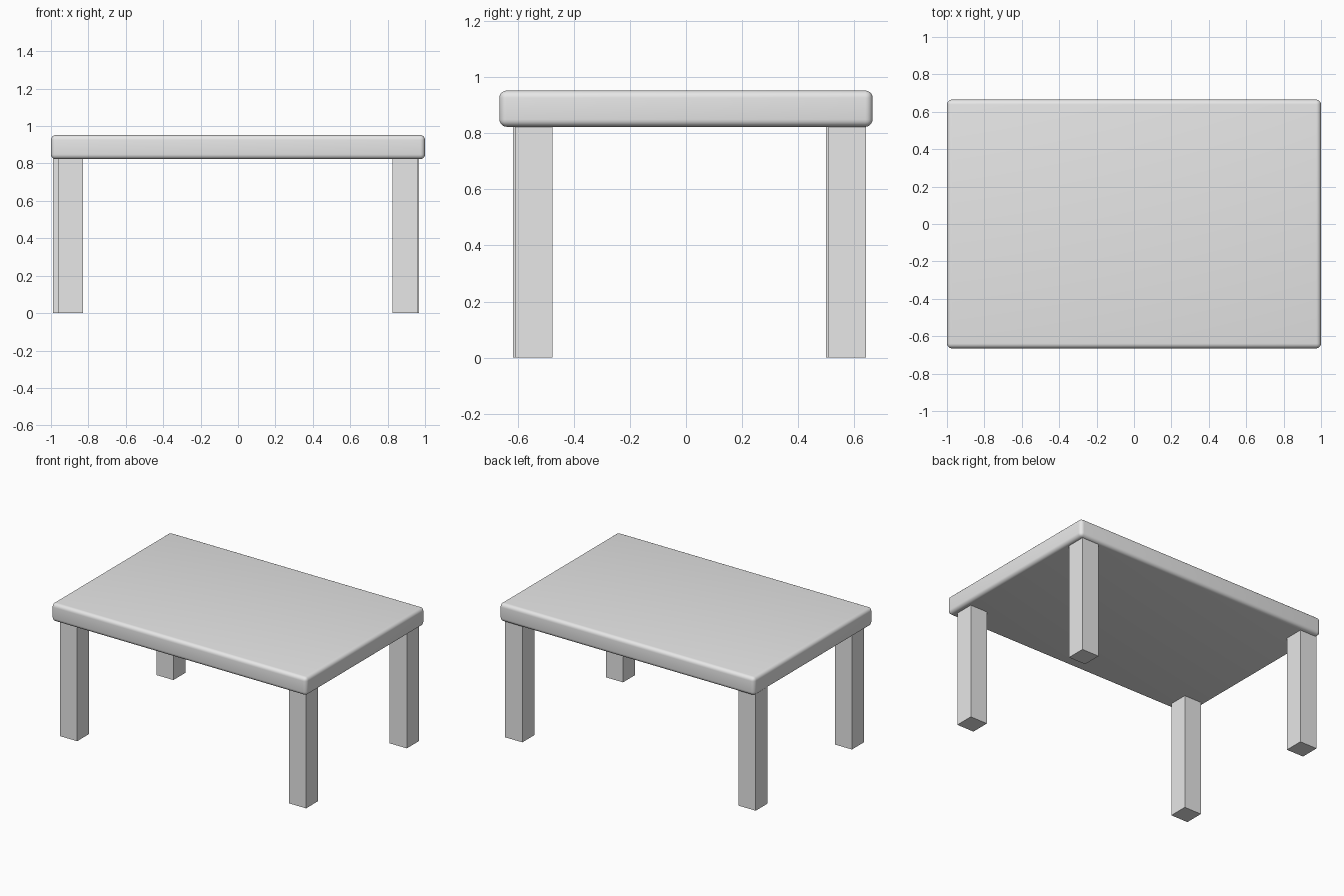
import bpy
import math

if "Cube" in bpy.data.objects:
    bpy.data.objects.remove(bpy.data.objects["Cube"])

grey = bpy.data.materials.new("plain_grey")
grey.diffuse_color = (0.8, 0.8, 0.8, 1.0)
grey.use_nodes = True
grey.node_tree.nodes["Principled BSDF"].inputs["Base Color"].default_value = grey.diffuse_color


def box(name, center, size):
    bpy.ops.mesh.primitive_cube_add(size=1, location=center)
    obj = bpy.context.object
    obj.name = name
    obj.scale = size
    bpy.ops.object.transform_apply(location=False, rotation=False, scale=True)
    obj.data.materials.append(grey)
    return obj


# Rounded slab
TOP_Z, UNDER_Z = 0.952, 0.823
top = box("table_top", (0, 0, (TOP_Z + UNDER_Z) / 2), (2.0, 1.33, TOP_Z - UNDER_Z))
bevel = top.modifiers.new("rounded_edges", "BEVEL")
bevel.width = 0.026
bevel.segments = 5
bpy.ops.object.modifier_apply(modifier=bevel.name)
bpy.ops.object.shade_smooth_by_angle(angle=math.radians(30))

# Square legs, hand-placed slightly off symmetry
LEG = 0.134
legs = {
    "front_left_leg": (-0.896, -0.550),
    "front_right_leg": (0.894, -0.543),
    "back_left_leg": (-0.923, 0.566),
    "back_right_leg": (0.901, 0.575),
}
for name, (x, y) in legs.items():
    box(name, (x, y, UNDER_Z / 2 + 0.005), (LEG, LEG, UNDER_Z + 0.01))
